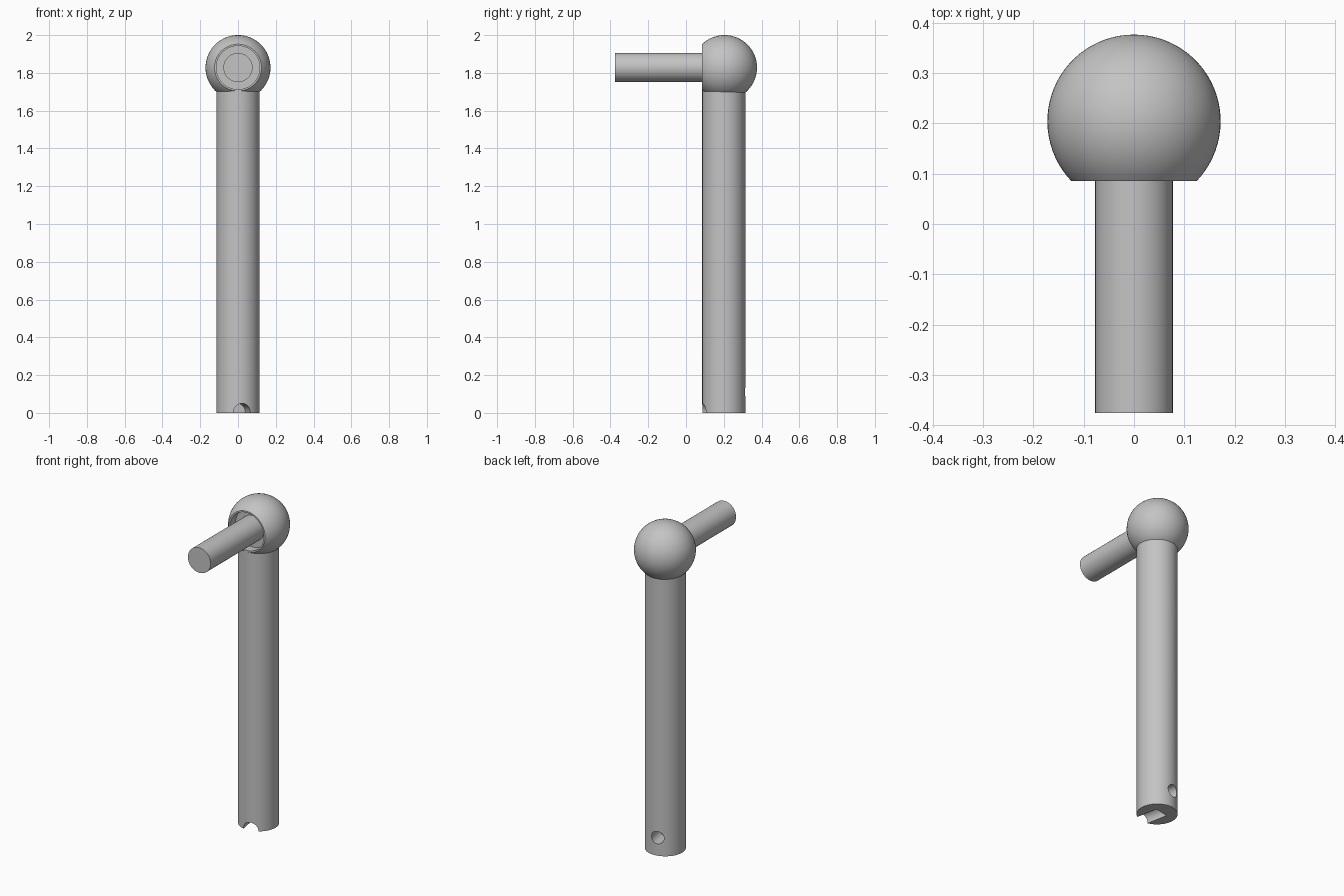
import bpy, bmesh, math
from mathutils import Matrix, Vector

if "Cube" in bpy.data.objects:
    bpy.data.objects.remove(bpy.data.objects["Cube"], do_unlink=True)

# Single grey finish
grey = bpy.data.materials.new("plain_grey")
grey.use_nodes = True
COLOR = (0.55, 0.55, 0.55, 1)
grey.diffuse_color = COLOR
bsdf = next(n for n in grey.node_tree.nodes if n.type == "BSDF_PRINCIPLED")
bsdf.inputs["Base Color"].default_value = COLOR

AXIS_Y = 0.2        # depth of the upright's axis
TUBE_R = 0.114
BALL = Vector((0, 0.204, 1.828))
BALL_R = 0.172
FACE_Y = 0.085      # front face of the ball


def make_object(name, bm):
    bmesh.ops.recalc_face_normals(bm, faces=bm.faces)
    mesh = bpy.data.meshes.new(name)
    bm.to_mesh(mesh)
    bm.free()
    obj = bpy.data.objects.new(name, mesh)
    mesh.materials.append(grey)
    bpy.context.collection.objects.link(obj)
    return obj


def smooth(obj):
    bpy.ops.object.select_all(action="DESELECT")
    obj.select_set(True)
    bpy.context.view_layer.objects.active = obj
    bpy.ops.object.shade_smooth_by_angle(angle=math.radians(30))


def cylinder(name, radius, start, end, segments=64):
    start, end = Vector(start), Vector(end)
    turn = (end - start).to_track_quat("Z", "Y").to_matrix().to_4x4()
    bm = bmesh.new()
    bmesh.ops.create_cone(bm, cap_ends=True, segments=segments, radius1=radius,
                          radius2=radius, depth=(end - start).length,
                          matrix=Matrix.Translation((start + end) / 2) @ turn)
    return make_object(name, bm)


def radial(angle, r, z):
    a = math.radians(angle)
    return Vector((r * math.cos(a), AXIS_Y + r * math.sin(a), z))


def slot(name, angle, width, top):
    # box running from the axis outwards, open at the bottom
    bm = bmesh.new()
    bmesh.ops.create_cube(bm, size=1)
    bm.transform(Matrix.Translation(radial(angle, 0.08, (top - 0.05) / 2))
                 @ Matrix.Rotation(math.radians(angle), 4, "Z")
                 @ Matrix.Diagonal((0.16, width, top + 0.05, 1)))
    return make_object(name, bm)


def cut(target, cutters):
    for cutter in cutters:
        mod = target.modifiers.new("cut", "BOOLEAN")
        mod.operation = "DIFFERENCE"
        mod.solver = "EXACT"
        mod.object = cutter
        bpy.context.view_layer.objects.active = target
        bpy.ops.object.modifier_apply(modifier=mod.name)
        bpy.data.objects.remove(cutter, do_unlink=True)


# Upright shaft with keyed slots at its foot
shaft = cylinder("upright_shaft", TUBE_R, (0, AXIS_Y, 0), (0, AXIS_Y, 1.703), 96)
cut(shaft, [
    cylinder("front_channel", 0.045, radial(-79, -0.03, 0.005), radial(-79, 0.16, 0.005), 48),
    slot("side_slot", 196, 0.056, 0.1),
    slot("back_slot", 102, 0.048, 0.11),
    cylinder("back_hole", 0.038, radial(102, 0, 0.11), radial(102, 0.16, 0.11), 48),
])
smooth(shaft)

# Ball head with a flat front and a shallow round socket, turned about y
start = math.acos((FACE_Y - BALL.y) / BALL_R)
steps = 28
profile = [(0, 0.14), (0.115, 0.14), (0.115, FACE_Y)]
for i in range(steps + 1):
    t = start * (1 - i / steps)
    profile.append((BALL_R * math.sin(t), BALL.y + BALL_R * math.cos(t)))
bm = bmesh.new()
verts = [bm.verts.new((r, y, BALL.z)) for r, y in profile]
edges = [bm.edges.new(pair) for pair in zip(verts, verts[1:])]
bmesh.ops.spin(bm, geom=verts + edges, cent=(0, 0, BALL.z), axis=(0, 1, 0),
               angle=math.tau, steps=64, use_duplicate=False)
bmesh.ops.remove_doubles(bm, verts=bm.verts, dist=0.0001)
smooth(make_object("ball_head", bm))

# Horizontal rod seated in the socket
smooth(cylinder("front_rod", 0.077, (0, -0.375, BALL.z), (0, 0.16, BALL.z)))
